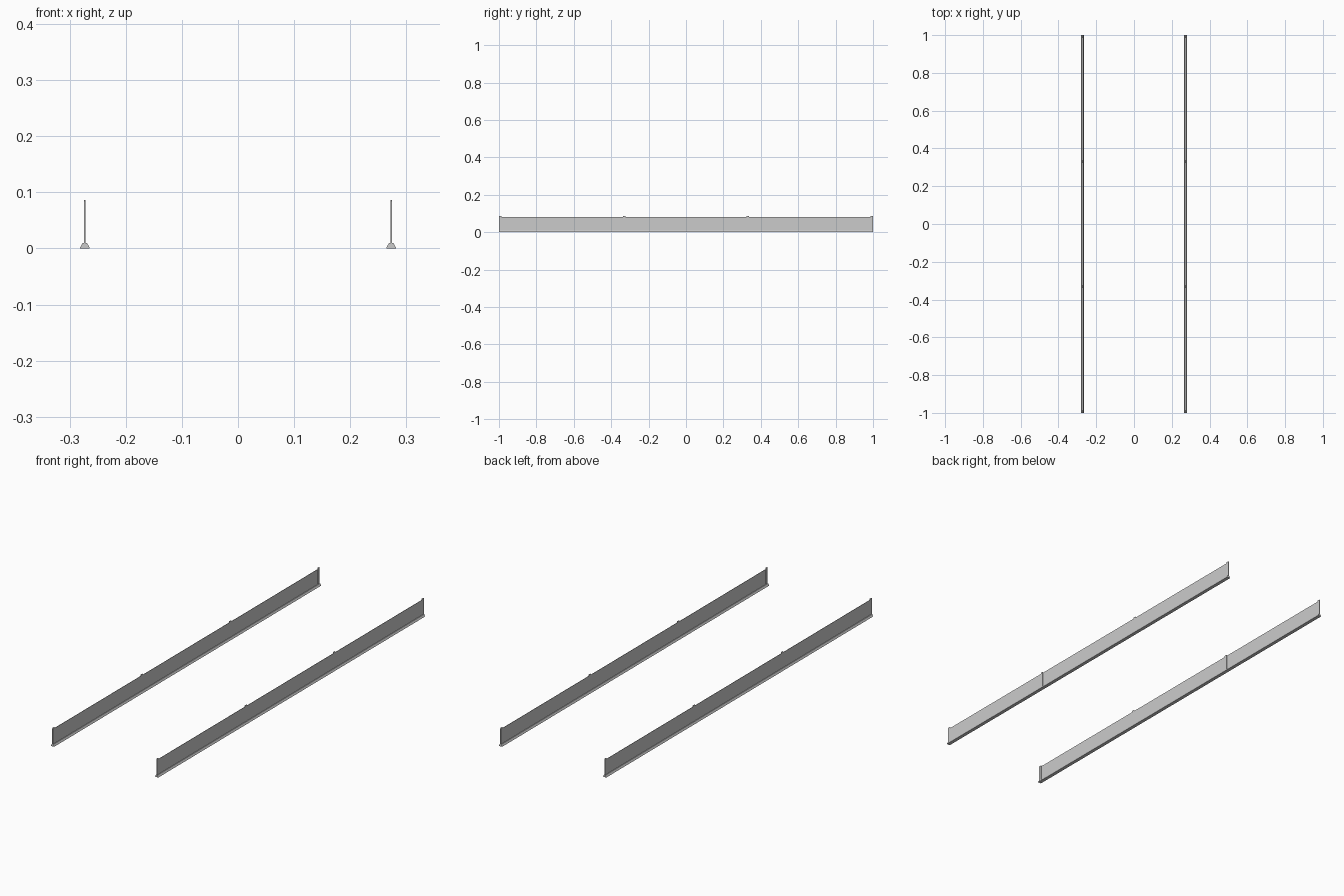
import bpy, bmesh

if "Cube" in bpy.data.objects:
    bpy.data.objects.remove(bpy.data.objects["Cube"])

RAIL_X = 0.273
POST_W = 0.014


def prism(name, profile, axis, lo, hi, x=0.0):
    """Extrude a closed 2D profile along 'x' (profile = y,z) or 'y' (profile = x,z)."""
    bm = bmesh.new()
    if axis == 'y':
        verts = [bm.verts.new((x + a, lo, b)) for a, b in profile]
        move = (0, hi - lo, 0)
    else:
        verts = [bm.verts.new((x + lo, a, b)) for a, b in profile]
        move = (hi - lo, 0, 0)
    face = bm.faces.new(verts)
    ext = bmesh.ops.extrude_face_region(bm, geom=[face])
    new = [g for g in ext['geom'] if isinstance(g, bmesh.types.BMVert)]
    bmesh.ops.translate(bm, verts=new, vec=move)
    bmesh.ops.recalc_face_normals(bm, faces=bm.faces)
    mesh = bpy.data.meshes.new(name)
    bm.to_mesh(mesh)
    bm.free()
    obj = bpy.data.objects.new(name, mesh)
    bpy.context.collection.objects.link(obj)
    return obj


# Cross-section of the sloped base, and the thin barrier panel
base = [(-0.0085, 0), (0.0085, 0), (0.0085, 0.0015), (0.004, 0.0095),
        (-0.004, 0.0095), (-0.0085, 0.0015)]
panel = [(-0.0008, 0.008), (0.0008, 0.008), (0.0008, 0.081), (-0.0008, 0.081)]

for side, sx in (("left", -1), ("right", 1)):
    x = sx * RAIL_X
    prism(side + "_base", base, 'y', -1, 1, x)
    prism(side + "_panel", panel, 'y', -0.992, 0.992, x)
    # Four upright posts with slightly clipped top corners
    for i in range(4):
        y = (-1 + POST_W / 2) + i * (2 - POST_W) / 3
        h, c = POST_W / 2, 0.002
        post = [(y - h, 0.008), (y + h, 0.008), (y + h, 0.0865 - c),
                (y + h - c, 0.0865), (y - h + c, 0.0865), (y - h, 0.0865 - c)]
        prism(f"{side}_post_{i + 1}", post, 'x', -0.0016, 0.0016, x)
